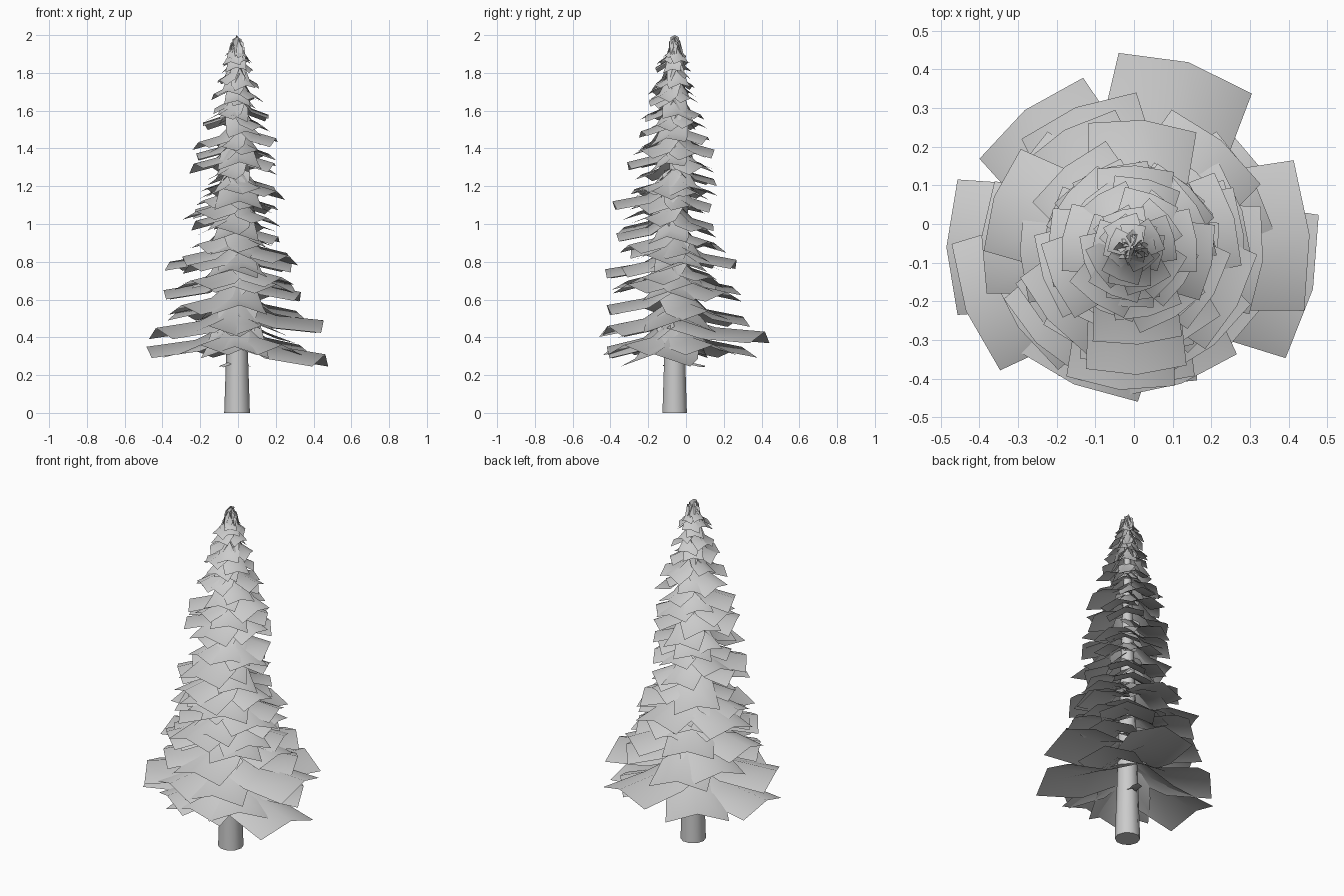
import bpy, bmesh, math, random
from mathutils import Vector

random.seed(11)
if "Cube" in bpy.data.objects:
    bpy.data.objects.remove(bpy.data.objects["Cube"], do_unlink=True)

AXIS = Vector((-0.005, -0.06, 0))

grey = bpy.data.materials.new("plain grey")
grey.use_nodes = True
grey.diffuse_color = (0.6, 0.6, 0.6, 1)
grey.node_tree.nodes["Principled BSDF"].inputs["Base Color"].default_value = (0.6, 0.6, 0.6, 1)


def finish(bm, name, angle):
    mesh = bpy.data.meshes.new(name)
    bm.to_mesh(mesh)
    bm.free()
    mesh.materials.append(grey)
    obj = bpy.data.objects.new(name, mesh)
    obj.location = AXIS
    bpy.context.collection.objects.link(obj)
    bpy.ops.object.select_all(action='DESELECT')
    obj.select_set(True)
    bpy.context.view_layer.objects.active = obj
    bpy.ops.object.shade_smooth_by_angle(angle=math.radians(angle))


def bough(bm, degrees, length, width, tip_z, rise, tilt=0.0):
    """Folded sheet: a ridge runs out from the trunk, both sides droop."""
    a = math.radians(degrees)
    out = Vector((math.cos(a), math.sin(a), 0))
    side = Vector((-out.y, out.x, 0))
    rows = []
    for reach, share, spread in ((0.05, 1, 0.7), (0.46, 0.28, 0.9), (1, 0, 1)):
        row = []
        for s in (-1, 0, 1):
            p = out * length * (reach - 0.06 * abs(s)) + side * s * width * spread / 2
            p.z = tip_z + rise * share - abs(s) * width * 0.17 + s * tilt
            row.append(bm.verts.new(p))
        rows.append(row)
    for near, far in zip(rows, rows[1:]):
        for i in range(2):
            bm.faces.new((near[i], far[i], far[i + 1], near[i + 1]))


# Trunk: tapering round stem
bm = bmesh.new()
rings = []
for z, r in ((0, 0.068), (0.3, 0.058), (1.0, 0.038), (1.96, 0.012)):
    rings.append([bm.verts.new((r * math.cos(math.tau * i / 10), r * math.sin(math.tau * i / 10), z))
                  for i in range(10)])
for low, high in zip(rings, rings[1:]):
    for i in range(10):
        j = (i + 1) % 10
        bm.faces.new((low[i], low[j], high[j], high[i]))
bm.faces.new(rings[0][::-1])
bm.faces.new(rings[-1])
finish(bm, "trunk", 40)

# Lowest boughs: angle, length, width, tip height, rise towards the trunk
bm = bmesh.new()
for degrees, length, width, tip, rise in (
        (73, 0.50, 0.36, 0.43, 0.08), (4, 0.46, 0.39, 0.49, 0.09), (-13, 0.48, 0.38, 0.31, 0.15),
        (180, 0.48, 0.35, 0.35, 0.13), (201, 0.46, 0.35, 0.45, 0.13), (128, 0.45, 0.34, 0.35, 0.14),
        (-92, 0.36, 0.36, 0.35, 0.17), (-113, 0.385, 0.34, 0.46, 0.14), (-70, 0.375, 0.32, 0.46, 0.14),
        (-48, 0.36, 0.32, 0.36, 0.14), (32, 0.39, 0.32, 0.36, 0.14), (112, 0.39, 0.32, 0.51, 0.14),
        (-88, 0.36, 0.30, 0.57, 0.13), (238, 0.37, 0.32, 0.36, 0.14), (30, 0.36, 0.3, 0.54, 0.13),
        (150, 0.36, 0.3, 0.54, 0.14), (215, 0.36, 0.3, 0.57, 0.14)):
    bough(bm, degrees, length, width, tip, rise)
finish(bm, "lowest_boughs", 60)

# Small withered twigs under the lowest boughs
bm = bmesh.new()
for degrees, length in ((70, 0.17), (215, 0.11)):
    bough(bm, degrees, length, 0.05, 0.25, 0.07)
finish(bm, "under_twigs", 60)

# Long boughs standing out of the lower crown
bm = bmesh.new()
for degrees, length, width, tip in (
        (176, 0.39, 0.29, 0.65), (160, 0.38, 0.28, 0.80), (-6, 0.34, 0.28, 0.64),
        (-95, 0.37, 0.28, 0.76), (50, 0.36, 0.30, 0.64), (85, 0.33, 0.28, 0.81),
        (-50, 0.33, 0.28, 0.68), (225, 0.35, 0.28, 0.70), (120, 0.35, 0.28, 0.67),
        (10, 0.28, 0.26, 0.79), (-92, 0.31, 0.25, 0.95), (-88, 0.33, 0.26, 1.12)):
    bough(bm, degrees, length, width, tip, 0.12)
finish(bm, "long_boughs", 60)

# Tiers of boughs: crown reach by height
REACH = ((0.6, 0.31), (0.78, 0.30), (0.92, 0.28), (1.1, 0.265), (1.3, 0.24), (1.47, 0.21),
         (1.6, 0.165), (1.7, 0.125), (1.8, 0.10), (1.9, 0.075), (2.0, 0.05))


def reach_at(z):
    for (z0, r0), (z1, r1) in zip(REACH, REACH[1:]):
        if z <= z1:
            return r0 + (r1 - r0) * (z - z0) / (z1 - z0)
    return REACH[-1][1]


z, tier, turn = 0.68, 1, 20.0
while z < 1.86:
    bm = bmesh.new()
    for i in range(5):
        degrees = turn + i * 72 + random.uniform(-16, 16)
        tip = z + random.uniform(-0.04, 0.04)
        front = -math.sin(math.radians(degrees))
        length = reach_at(tip) * random.uniform(0.75, 1.03) * (1 + 0.08 * front)
        rise = 0.12 if z > 1.55 else 0.09 + 0.12 * length
        tip = min(tip, 1.985 - rise)
        bough(bm, degrees, length, 0.03 + 0.8 * length, tip, rise,
              random.uniform(-0.08, 0.08) * length)
    finish(bm, f"bough_tier_{tier}", 60)
    turn += 41
    tier += 1
    z += 0.078 if z < 1.55 else 0.06

# Tip: steep leaves closing the crown
bm = bmesh.new()
for i in range(5):
    bough(bm, i * 72 + 15, 0.06, 0.065, 1.88 + 0.01 * (i % 3), 0.1)
finish(bm, "crown_tip", 60)
